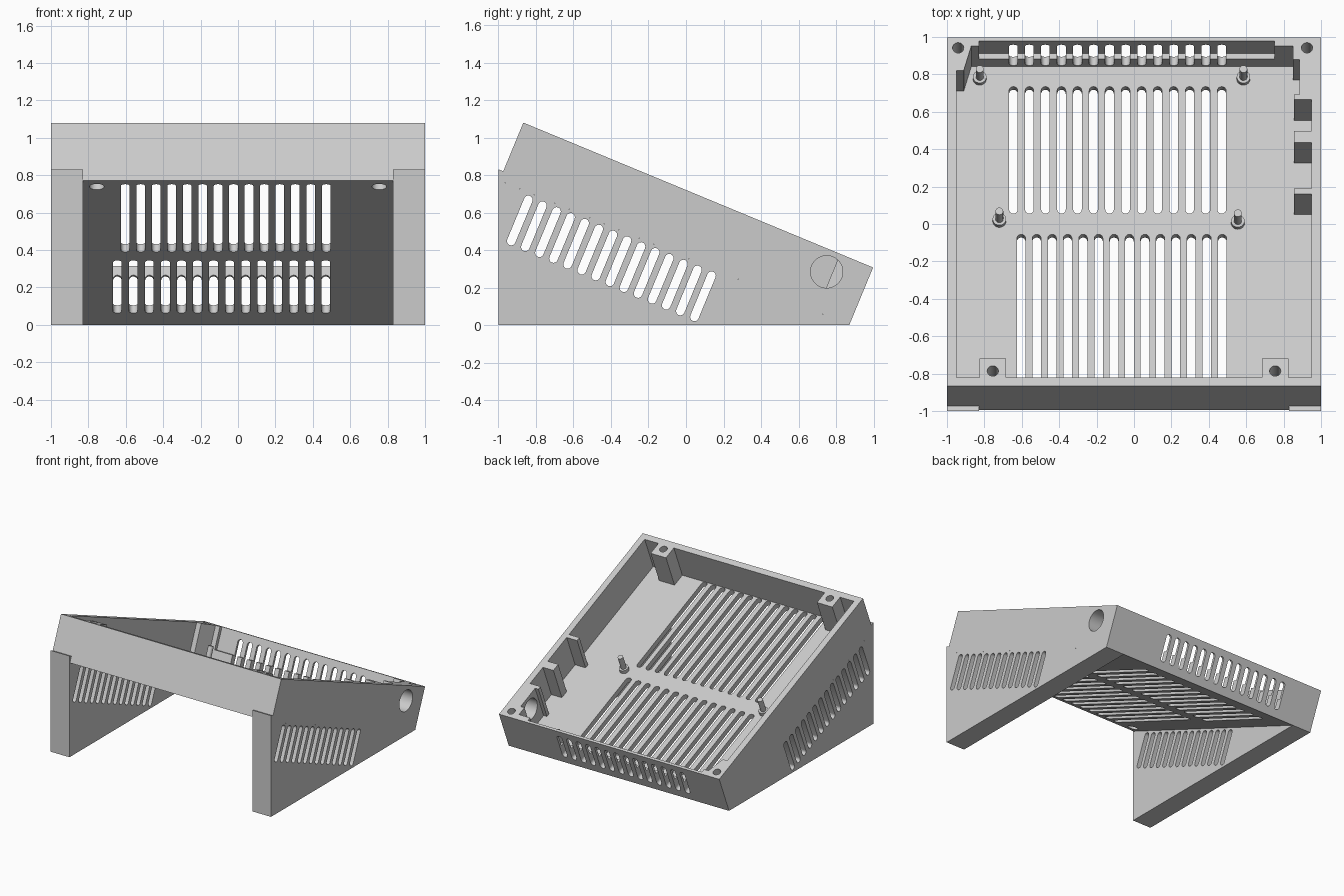
import bpy, bmesh, math
from mathutils import Matrix

if "Cube" in bpy.data.objects:
    bpy.data.objects.remove(bpy.data.objects["Cube"])

# Tilted frame of the tray: (x, u along the slope, w normal to the slope)
TILT = Matrix.Translation((0, 0.87, 0)) @ Matrix.Rotation(-math.radians(22.5), 4, 'X')
WORLD = Matrix.Identity(4)
LENGTH, HEIGHT, FLOOR = 2.018, 0.333, 0.045
FRONT, BACK = -1.968, -0.05          # inner faces of the end walls

grey = bpy.data.materials.new("light_grey")
grey.diffuse_color = (0.6, 0.6, 0.6, 1)
grey.use_nodes = True
grey.node_tree.nodes["Principled BSDF"].inputs["Base Color"].default_value = grey.diffuse_color


def prism(bm, outline, axis, a, b, mat=TILT):
    """Extrude a 2D outline from a to b along the x, u or w axis."""
    place = {'x': lambda p, t: (t, p[0], p[1]),
             'u': lambda p, t: (p[0], t, p[1]),
             'w': lambda p, t: (p[0], p[1], t)}[axis]
    rings = []
    for t in (a, b):
        rings.append([bm.verts.new(mat @ Matrix.Translation(place(p, t)).to_translation())
                      for p in outline])
    n = len(outline)
    faces = [bm.faces.new(rings[0]), bm.faces.new(rings[1])]
    for i in range(n):
        j = (i + 1) % n
        faces.append(bm.faces.new((rings[0][i], rings[0][j], rings[1][j], rings[1][i])))
    bmesh.ops.recalc_face_normals(bm, faces=faces)


def rect(x0, x1, y0, y1):
    return [(x0, y0), (x1, y0), (x1, y1), (x0, y1)]


def circle(cx, cy, r, n=24):
    return [(cx + r * math.cos(2 * math.pi * i / n), cy + r * math.sin(2 * math.pi * i / n))
            for i in range(n)]


def slot(cx, y0, y1, r=0.023, n=8):
    """Outline with rounded ends, long in the second direction."""
    pts = []
    for cy, start in ((y1 - r, 0), (y0 + r, math.pi)):
        for i in range(n + 1):
            a = start + math.pi * i / n
            pts.append((cx + r * math.cos(a), cy + r * math.sin(a)))
    return pts


def make(name, bm):
    mesh = bpy.data.meshes.new(name)
    bm.to_mesh(mesh)
    bm.free()
    mesh.materials.append(grey)
    obj = bpy.data.objects.new(name, mesh)
    bpy.context.collection.objects.link(obj)
    return obj


def cut(target, bm):
    cutter = make("cutter", bm)
    cutter.hide_render = True
    mod = target.modifiers.new("cut", 'BOOLEAN')
    mod.operation, mod.solver, mod.object = 'DIFFERENCE', 'EXACT', cutter
    bpy.context.view_layer.objects.active = target
    bpy.ops.object.modifier_apply(modifier=mod.name)
    bpy.data.objects.remove(cutter)


# Tray: solid slab
bm = bmesh.new()
prism(bm, rect(-1, 1, -LENGTH, 0), 'w', 0, HEIGHT)
tray = make("tray", bm)

# Cavity outline leaves the front bosses, button dividers and rear corner posts
cavity = [(-0.95, FRONT)]
for c in (-0.755, 0.755):
    cavity += [(c - 0.07, FRONT), (c - 0.07, -1.858), (c + 0.07, -1.858), (c + 0.07, FRONT)]
cavity.append((0.95, FRONT))
for u0, u1 in ((-0.906, -0.873), (-0.608, -0.54)):
    cavity += [(0.95, u0), (0.855, u0), (0.855, u1), (0.95, u1)]
cavity += [(0.95, -0.36), (0.855, -0.36), (0.855, -0.33), (0.885, -0.33), (0.885, -0.127),
           (0.85, -0.127), (0.85, BACK), (-0.87, BACK), (-0.91, -0.19), (-0.95, -0.19)]
bm = bmesh.new()
prism(bm, cavity, 'w', FLOOR, 0.5)
cut(tray, bm)

# Thinned upper part of the back wall
bm = bmesh.new()
prism(bm, rect(-0.83, 0.75, -0.1, -0.02), 'w', 0.155, 0.5)
cut(tray, bm)

# Vent slots, screw holes and the side port
bm = bmesh.new()
for i in range(14):
    x_rear = -0.645 + 0.0857 * i
    x_front = -0.603 + 0.0827 * i
    prism(bm, slot(x_rear, -0.90, -0.165), 'w', -0.1, 0.058)
    prism(bm, slot(x_front, -1.966, -1.02), 'w', -0.1, 0.1)
    prism(bm, slot(x_rear, 0.062, 0.28), 'u', -0.07, 0.1)
for c in (-0.755, 0.755):
    prism(bm, circle(c, -1.93, 0.03), 'w', 0.12, 0.5)
    prism(bm, circle(c, -1.93, 0.04), 'w', -0.1, 0.06)
for c in (-0.94, 0.925):
    prism(bm, circle(c, -0.06, 0.03), 'w', 0.1, 0.5)
prism(bm, circle(-0.22, 0.217, 0.086, 40), 'x', 0.86, 1.1)
cut(tray, bm)

# Side legs with slanted vents
for name, side in (("left_leg", -1), ("right_leg", 1)):
    bm = bmesh.new()
    profile = [(-1, 0), (0.87, 0), (-0.994, 0.772), (-0.973, 0.82), (-1, 0.831)]
    prism(bm, profile, 'x', side * 0.83, side * 1.0, WORLD)
    leg = make(name, bm)
    bm = bmesh.new()
    for i in range(14):
        prism(bm, slot(-1.836 + 0.0813 * i, -0.298, -0.014), 'x', side * 0.7, side * 1.1)
    cut(leg, bm)

# Board mounting pins
for i, (x, u) in enumerate(((-0.825, -0.121), (0.585, -0.121), (-0.72, -0.944), (0.555, -0.955))):
    bm = bmesh.new()
    prism(bm, circle(x, u, 0.036), 'w', FLOOR - 0.01, FLOOR + 0.03)
    prism(bm, circle(x, u, 0.021), 'w', FLOOR + 0.03, FLOOR + 0.14)
    make(f"mounting_pin_{i + 1}", bm)

# Smooth the round holes and pins, keep edges sharp
for obj in bpy.context.collection.objects:
    obj.select_set(True)
bpy.context.view_layer.objects.active = tray
bpy.ops.object.shade_smooth_by_angle(angle=math.radians(30))
